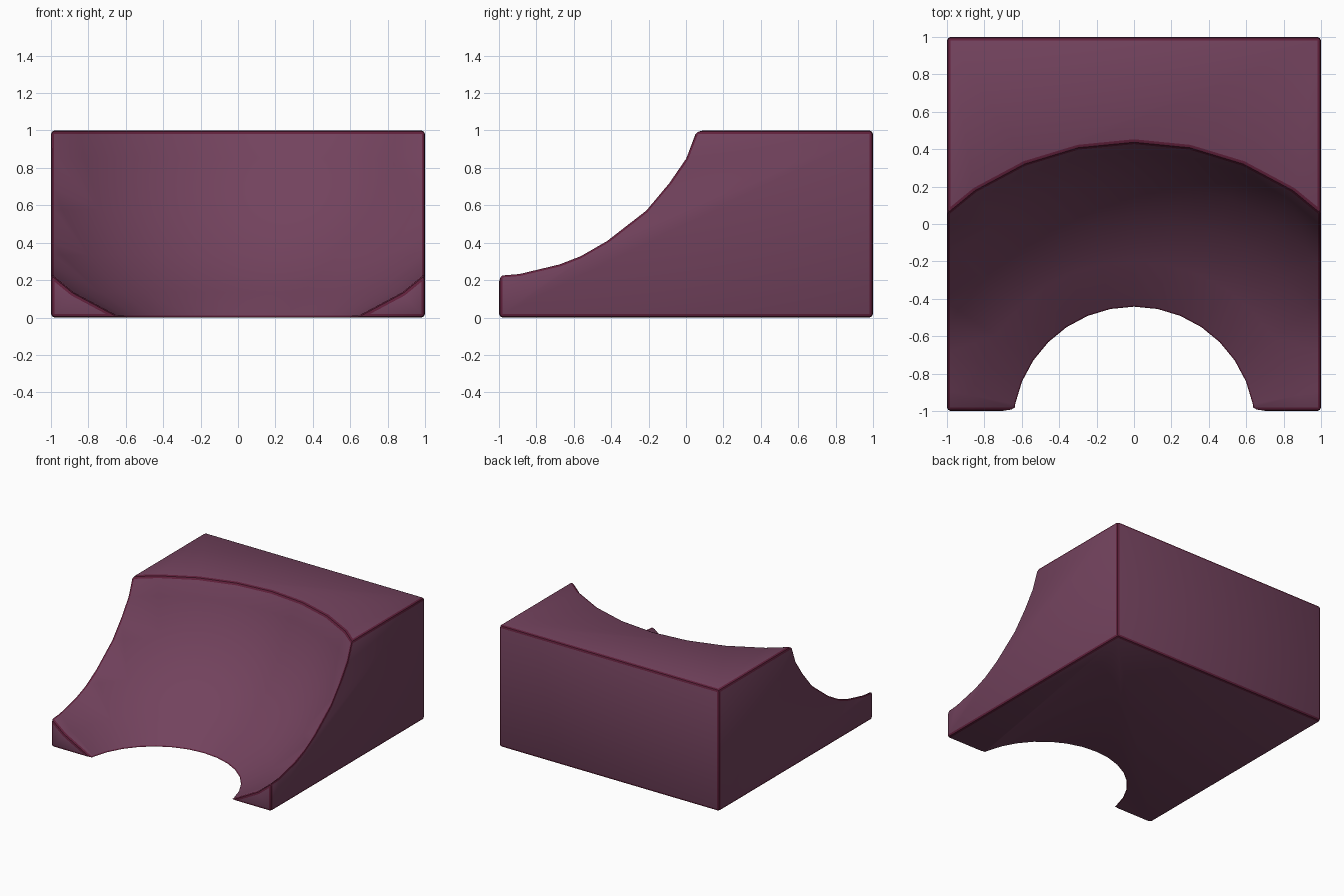
import bpy
import math

if "Cube" in bpy.data.objects:
    bpy.data.objects.remove(bpy.data.objects["Cube"])


def material(name, color):
    m = bpy.data.materials.new(name)
    m.diffuse_color = color
    m.use_nodes = True
    m.node_tree.nodes["Principled BSDF"].inputs["Base Color"].default_value = m.diffuse_color
    return m


# Solid block, 2 x 2 x 1
bpy.ops.mesh.primitive_cube_add(size=2, location=(0, 0, 0.5))
block = bpy.context.object
block.name = "scooped_block"
block.scale = (1, 1, 0.5)
bpy.ops.object.transform_apply(location=True, scale=True)
block.data.materials.append(material("plum", (0.17, 0.055, 0.11, 1)))
block.data.materials.append(material("edge_wine", (0.12, 0.015, 0.045, 1)))

# Sphere that scoops out the front bowl
bpy.ops.mesh.primitive_uv_sphere_add(segments=32, ring_count=16, radius=1.6,
                                     location=(0, -1.09, 1.465))
cutter = bpy.context.object
cutter.name = "bowl_cutter"

bpy.context.view_layer.objects.active = block
scoop = block.modifiers.new("scoop", 'BOOLEAN')
scoop.operation = 'DIFFERENCE'
scoop.solver = 'EXACT'
scoop.object = cutter
bpy.ops.object.modifier_apply(modifier=scoop.name)
bpy.data.objects.remove(cutter, do_unlink=True)

# Narrow rounded trim along every sharp edge
trim = block.modifiers.new("edge_trim", 'BEVEL')
trim.width = 0.02
trim.segments = 2
trim.limit_method = 'ANGLE'
trim.angle_limit = math.radians(35)
trim.use_clamp_overlap = False
trim.material = 1
bpy.ops.object.modifier_apply(modifier=trim.name)

# Smooth bowl, crisp block
block.select_set(True)
bpy.ops.object.shade_smooth_by_angle(angle=math.radians(30))
